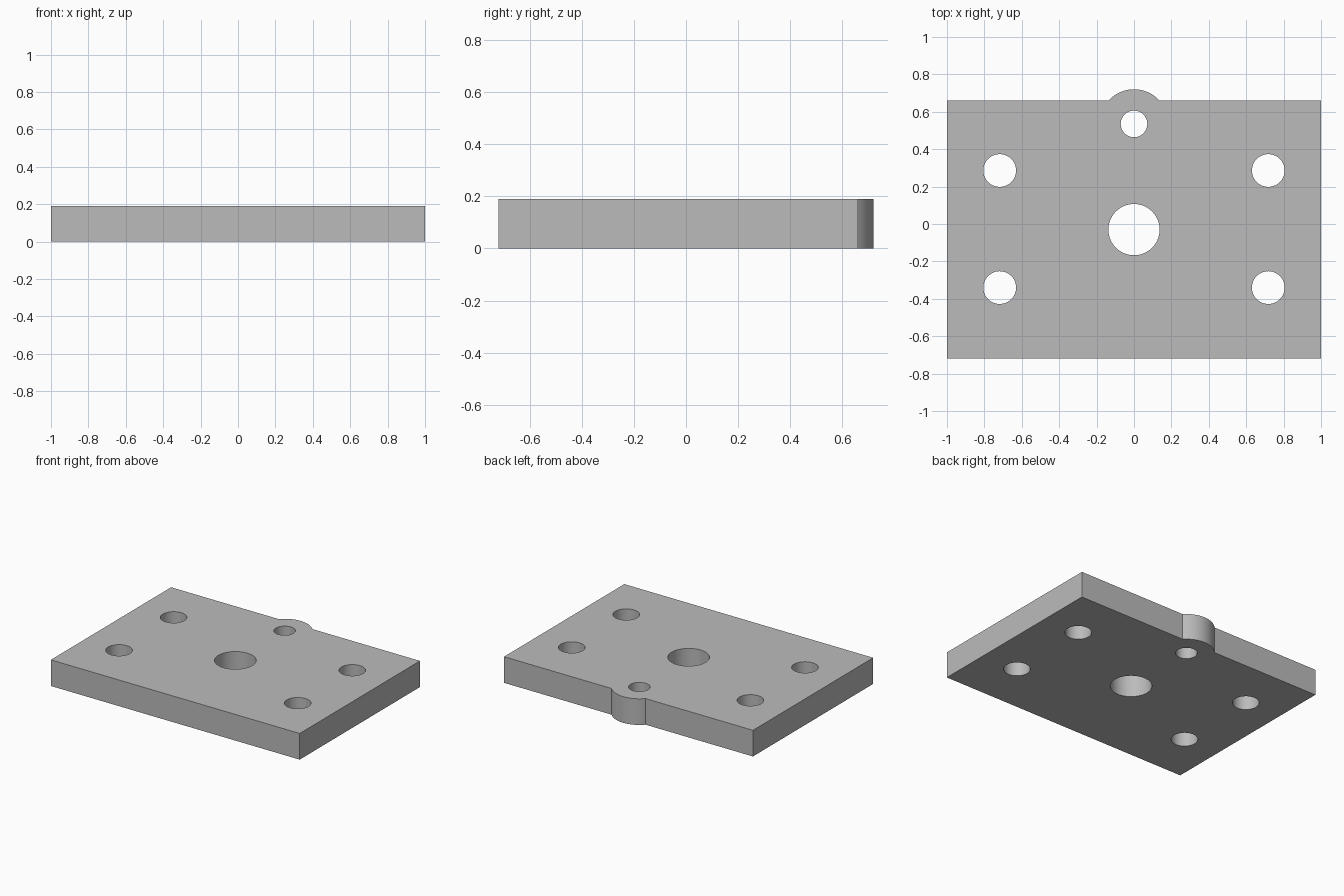
import bpy
import bmesh
import math

THICKNESS = 0.19
HALF_WIDTH = 1.0
FRONT, BACK = -0.72, 0.66
LUG_Y, LUG_RADIUS = 0.535, 0.185
ARC_STEPS = 32

cube = bpy.data.objects.get("Cube")
if cube:
    bpy.data.objects.remove(cube, do_unlink=True)

grey = bpy.data.materials.new("plain grey")
grey.use_nodes = True
colour = (0.5, 0.5, 0.5, 1)
grey.diffuse_color = colour
grey.node_tree.nodes["Principled BSDF"].inputs["Base Color"].default_value = colour


def prism(bm, outline, bottom, top):
    """Extrude a counter-clockwise outline into a closed solid."""
    face = bm.faces.new([bm.verts.new((x, y, bottom)) for x, y in outline])
    grown = bmesh.ops.extrude_face_region(bm, geom=[face], use_keep_orig=True)
    verts = [g for g in grown["geom"] if isinstance(g, bmesh.types.BMVert)]
    bmesh.ops.translate(bm, verts=verts, vec=(0, 0, top - bottom))
    bmesh.ops.recalc_face_normals(bm, faces=bm.faces[:])


def arc(x, y, radius, start, end, steps):
    angles = [start + (end - start) * i / steps for i in range(steps + 1)]
    return [(x + radius * math.cos(a), y + radius * math.sin(a)) for a in angles]


def make_object(name, bm):
    mesh = bpy.data.meshes.new(name)
    bm.to_mesh(mesh)
    bm.free()
    mesh.materials.append(grey)
    obj = bpy.data.objects.new(name, mesh)
    bpy.context.collection.objects.link(obj)
    return obj


# Plate outline with the rounded lug on the back edge
lug_start = math.asin((BACK - LUG_Y) / LUG_RADIUS)
outline = [(-HALF_WIDTH, BACK), (-HALF_WIDTH, FRONT),
           (HALF_WIDTH, FRONT), (HALF_WIDTH, BACK)]
outline += arc(0, LUG_Y, LUG_RADIUS, lug_start, math.pi - lug_start, ARC_STEPS)
bm = bmesh.new()
prism(bm, outline, 0, THICKNESS)
plate = make_object("mounting_plate", bm)

# Through holes: centre bore, lug hole and four mirrored bolt holes
holes = [(0, -0.03, 0.137), (0, LUG_Y, 0.071)]
holes += [(side * 0.718, y, 0.0875) for side in (-1, 1) for y in (-0.34, 0.286)]
bm = bmesh.new()
for x, y, radius in holes:
    prism(bm, arc(x, y, radius, 0, 2 * math.pi, 64)[:-1], -0.1, THICKNESS + 0.1)
cutter = make_object("hole_cutter", bm)
cutter.hide_render = True

# Cut the holes, then drop the cutter
bpy.ops.object.select_all(action="DESELECT")
plate.select_set(True)
bpy.context.view_layer.objects.active = plate
cut = plate.modifiers.new("holes", "BOOLEAN")
cut.operation = "DIFFERENCE"
cut.solver = "EXACT"
cut.object = cutter
bpy.ops.object.modifier_apply(modifier=cut.name)
bpy.data.objects.remove(cutter, do_unlink=True)

# Smooth bores and lug, crisp rims
bpy.ops.object.shade_smooth_by_angle(angle=math.radians(30))
